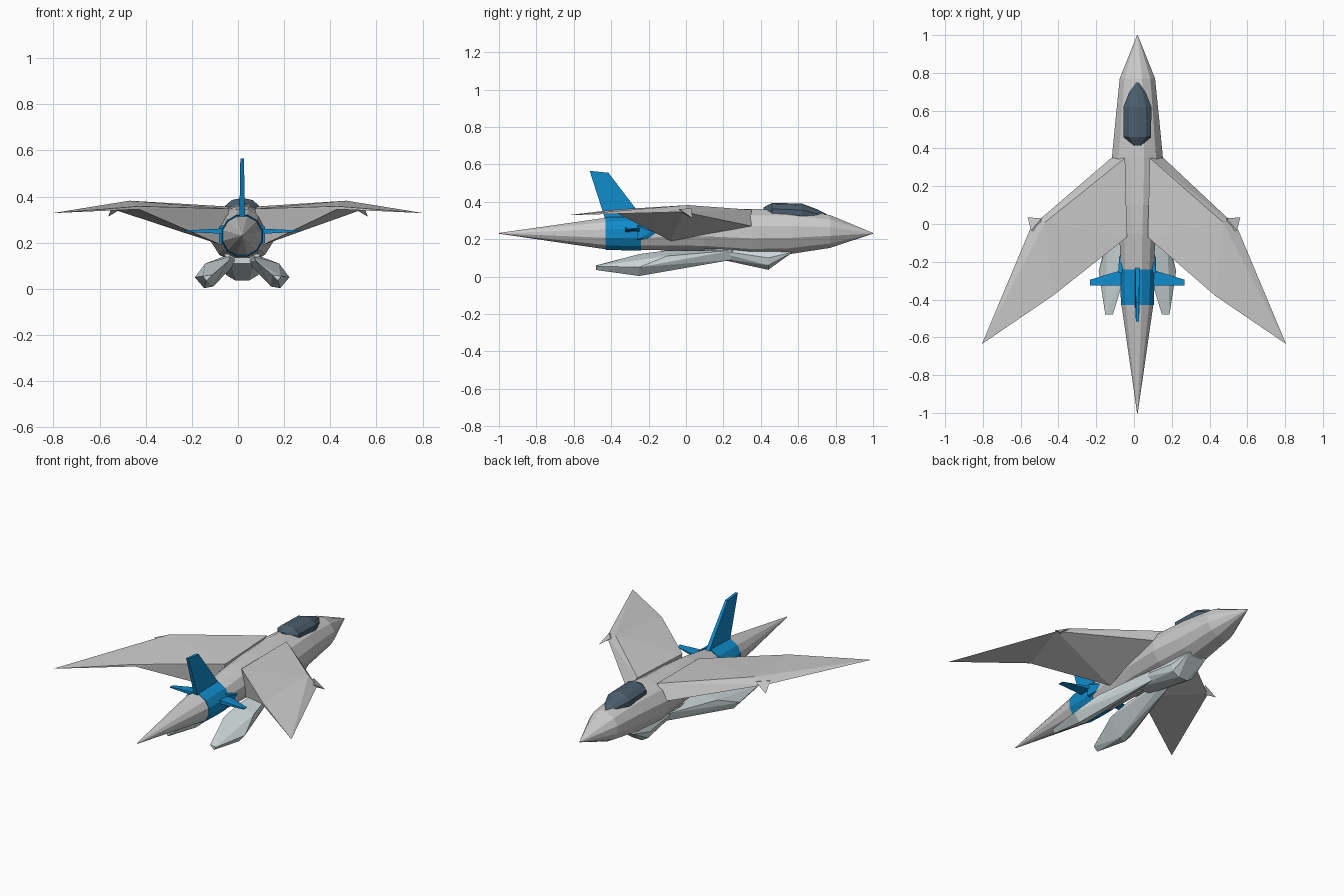
import bpy, bmesh
from math import cos, sin, pi

if "Cube" in bpy.data.objects:
    bpy.data.objects.remove(bpy.data.objects["Cube"])

CX = 0.018   # fuselage centre line sits slightly off the wing centre


def material(name, rgb):
    m = bpy.data.materials.new(name)
    m.diffuse_color = (*rgb, 1)
    m.use_nodes = True
    m.node_tree.nodes["Principled BSDF"].inputs["Base Color"].default_value = m.diffuse_color
    return m


BLUE = material("blue_paint", (0.005, 0.26, 0.6))
GLASS = material("dark_glass", (0.07, 0.11, 0.15))
PALE = material("pale_grey", (0.62, 0.7, 0.71))


def finish(name, bm, mat=None):
    bmesh.ops.recalc_face_normals(bm, faces=bm.faces)
    me = bpy.data.meshes.new(name)
    bm.to_mesh(me)
    bm.free()
    if mat:
        me.materials.append(mat)
    ob = bpy.data.objects.new(name, me)
    bpy.context.collection.objects.link(ob)
    return ob


def hull(name, pts, mat=None):
    """Convex solid around a few corner points."""
    bm = bmesh.new()
    for p in pts:
        bm.verts.new(p)
    bmesh.ops.convex_hull(bm, input=bm.verts)
    return finish(name, bm, mat)


def loft(name, stations, n=12, mat=None):
    """Skin of n-sided rings; station = (y, half width, bottom, top)."""
    bm = bmesh.new()
    rings = []
    for y, w, lo, hi in stations:
        c, h = (lo + hi) / 2, (hi - lo) / 2
        rings.append([bm.verts.new((CX + w * cos(2 * pi * (i + .5) / n), y,
                                    c + h * sin(2 * pi * (i + .5) / n))) for i in range(n)])
    for a, b in zip(rings, rings[1:]):
        for i in range(n):
            j = (i + 1) % n
            bm.faces.new((a[i], a[j], b[j], b[i]))
    bm.faces.new(rings[0])
    bm.faces.new(rings[-1])
    return finish(name, bm, mat)


# Fuselage: tail cone, painted band, main body with nose
loft("tail_cone", [(-1, .002, .229, .233), (-.43, .087, .143, .317)])
loft("tail_band", [(-.43, .09, .14, .32), (-.33, .093, .137, .323), (-.24, .093, .137, .325)], mat=BLUE)
loft("fuselage", [(-.24, .09, .14, .32), (-.05, .1, .135, .35), (.1, .12, .13, .36),
                  (.35, .14, .11, .365), (.55, .12, .115, .362), (.77, .097, .15, .332),
                  (1, .002, .229, .233)])

# Canopy
loft("canopy", [(.415, .02, .33, .37), (.46, .076, .3, .394), (.62, .078, .29, .39),
                (.7, .045, .29, .36), (.75, .008, .31, .335)], n=10, mat=GLASS)

# Under-body intake
hull("intake", [(CX + s * x, y, z) for s in (-1, 1) for x, y, z in
                [(.03, .44, .036), (.07, .44, .06), (.08, .44, .1), (.06, .57, .13),
                 (.05, .1, .11), (.08, .1, .15)]], PALE)

# Tail fin
hull("tail_fin", [(CX + s * t, y, z) for s in (-1, 1) for t, y, z in
                  [(.008, -.515, .565), (.008, -.415, .555), (.012, -.22, .3),
                   (.012, -.43, .3)]], BLUE)

for s, side in ((-1, "left"), (1, "right")):
    def local(pts):
        return [(CX + s * x, y, z) for x, y, z in pts]

    def world(pts):
        return [(s * x, y, z) for x, y, z in pts]

    # Wing: thick inner wedge and thin swept outer panel
    outer = world([(.47, .01, .382), (.545, -.015, .346), (.43, -.38, .358), (.43, -.38, .345)])
    root = local([(.065, .35, .357), (.138, .35, .27), (.055, -.07, .347), (.09, -.08, .19)])
    hull(side + "_inner_wing", root + outer)
    hull(side + "_outer_wing", outer + world([(.805, -.635, .328)]))
    hull(side + "_wing_spike", world([(.49, .03, .365), (.545, -.035, .36), (.5, -.04, .35),
                                      (.563, .035, .312)]))

    # Splayed lower pod
    hull(side + "_pod", local([(.02, .28, .12), (.08, .25, .14), (.06, .25, .09),
                               (.05, -.1, .14), (.16, -.1, .11), (.06, -.25, .12),
                               (.205, -.25, .05), (.165, -.25, .003), (.125, -.25, .01),
                               (.17, -.48, .055), (.155, -.48, .035), (.13, -.48, .06)]), PALE)

    # Tailplane and its forward root fairing
    hull(side + "_tailplane", local([(.07, -.24, .26), (.07, -.24, .24), (.07, -.325, .262),
                                     (.07, -.325, .238), (.25, -.295, .25), (.25, -.325, .247),
                                     (.25, -.325, .253)]), BLUE)
    hull(side + "_root_fairing", local([(.07, -.12, .245), (.075, -.12, .215), (.06, -.26, .28),
                                        (.1, -.26, .27), (.1, -.26, .2), (.06, -.26, .19),
                                        (.098, -.18, .24)]), BLUE)
